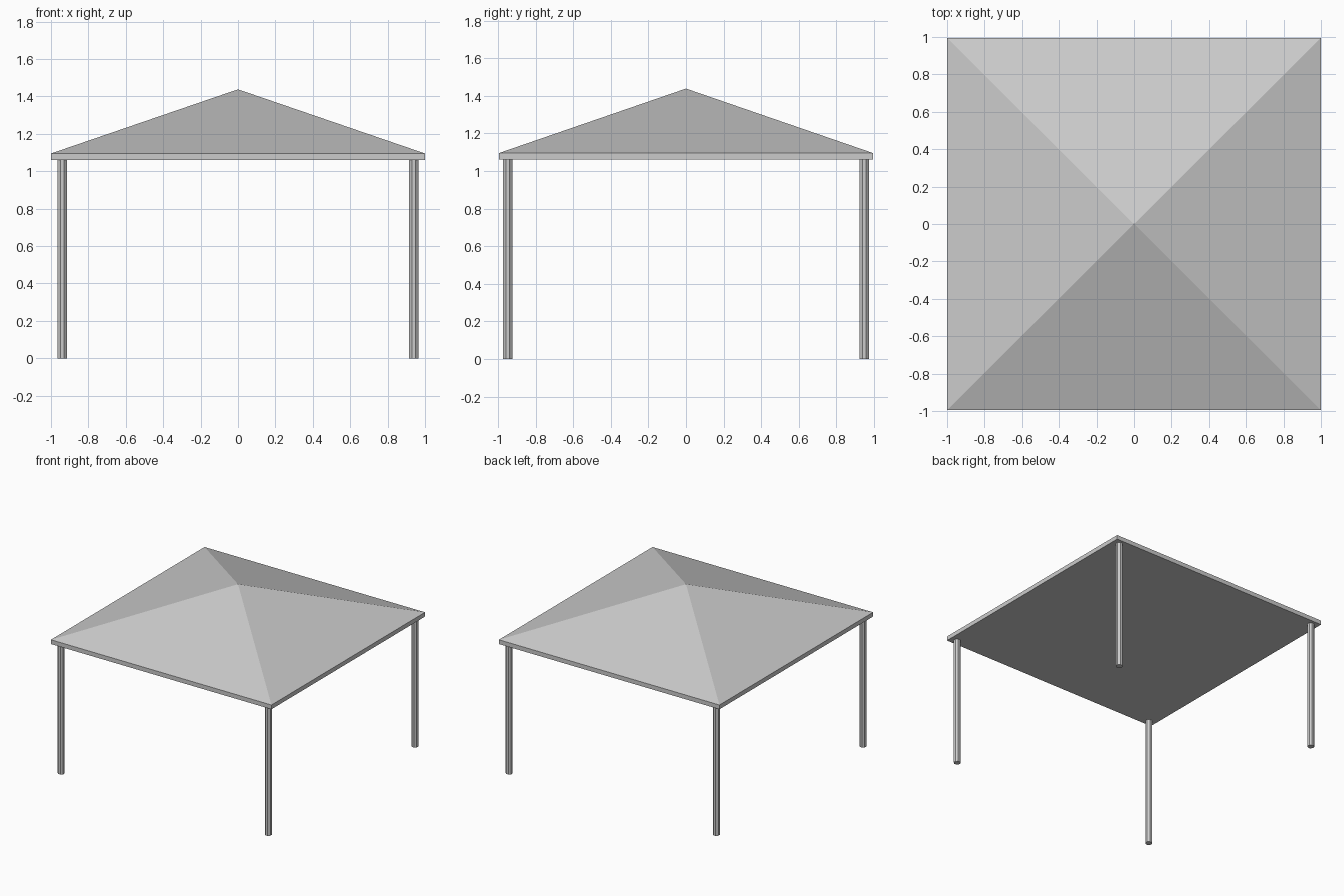
import bpy, bmesh, math
from mathutils import Matrix

if "Cube" in bpy.data.objects:
    bpy.data.objects.remove(bpy.data.objects["Cube"])

ROOF_X, ROOF_Y = 2.0, 1.99
EAVE_Z, SLAB_TOP, APEX_Z = 1.06, 1.095, 1.438
POST_X, POST_Y, POST_R = 0.94, 0.948, 0.0245


def add_object(name, bm):
    mesh = bpy.data.meshes.new(name)
    bm.to_mesh(mesh)
    bm.free()
    obj = bpy.data.objects.new(name, mesh)
    bpy.context.collection.objects.link(obj)
    return obj


# Roof: thin slab whose top face is poked and raised to the apex
bm = bmesh.new()
thick = SLAB_TOP - EAVE_Z
bmesh.ops.create_cube(bm, size=1, matrix=Matrix.Translation((0, 0, EAVE_Z + thick / 2))
                      @ Matrix.Diagonal((ROOF_X, ROOF_Y, thick, 1)))
bm.normal_update()
top = max(bm.faces, key=lambda f: f.calc_center_median().z)
poked = bmesh.ops.poke(bm, faces=[top])
poked["verts"][0].co.z = APEX_Z
add_object("roof", bm)

# Four octagonal posts, flat sides facing the axes
for side, sx in (("left", -1), ("right", 1)):
    for end, sy in (("front", -1), ("back", 1)):
        bm = bmesh.new()
        r = POST_R / math.cos(math.pi / 8)
        bmesh.ops.create_cone(bm, cap_ends=True, segments=8, radius1=r, radius2=r, depth=EAVE_Z,
                              matrix=Matrix.Rotation(math.pi / 8, 4, 'Z'))
        post = add_object(f"{end}_{side}_post", bm)
        post.location = (sx * POST_X, sy * POST_Y, EAVE_Z / 2)
